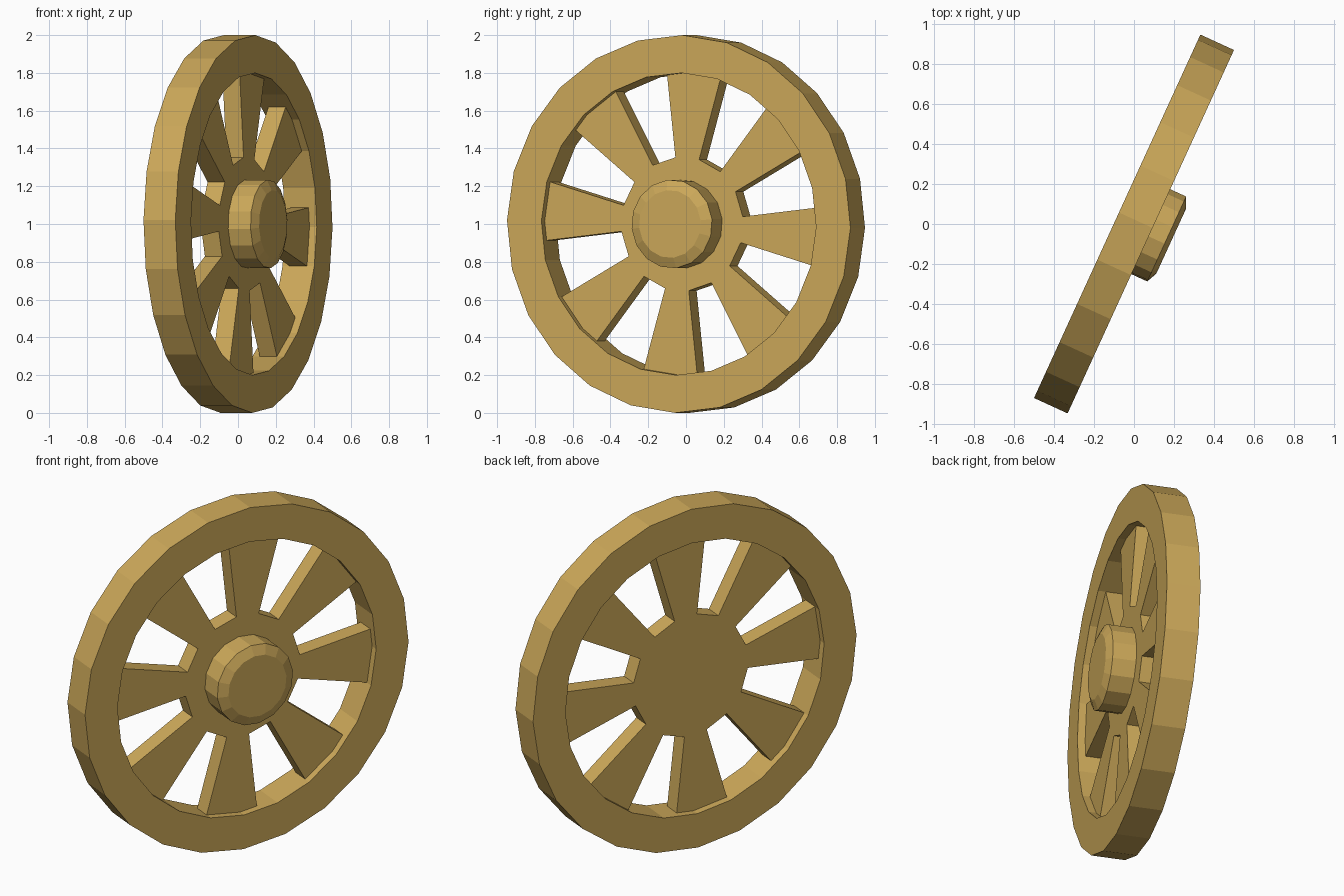
import bpy, bmesh
from math import sin, cos, radians
from mathutils import Vector

if "Cube" in bpy.data.objects:
    bpy.data.objects.remove(bpy.data.objects["Cube"])

TURN = radians(24.6)                            # wheel turned about z
AXLE = Vector((cos(TURN), -sin(TURN), 0))       # axle direction, cap side
SIDE = Vector((sin(TURN), cos(TURN), 0))        # horizontal direction in wheel plane
CENTRE = Vector((0, 0, 1))
SPOKE_START = -6.3                              # degrees clockwise from top
HUB_R, HALF = 0.355, 0.05

wood = bpy.data.materials.new("wood")
wood.diffuse_color = (0.6, 0.39, 0.1, 1)
wood.use_nodes = True
wood.node_tree.nodes["Principled BSDF"].inputs["Base Color"].default_value = wood.diffuse_color


def point(r, s, deg):
    a = radians(deg)
    return CENTRE + AXLE * s + SIDE * (r * sin(a)) + Vector((0, 0, r * cos(a)))


def finish(name, bm):
    bmesh.ops.recalc_face_normals(bm, faces=bm.faces)
    me = bpy.data.meshes.new(name)
    bm.to_mesh(me)
    bm.free()
    me.materials.append(wood)
    ob = bpy.data.objects.new(name, me)
    bpy.context.collection.objects.link(ob)
    return ob


def lathe(name, profile, sides, start, closed):
    """Turn a (radius, axial) profile; closed = ring profile, else capped ends."""
    bm = bmesh.new()
    loops = [[bm.verts.new(point(r, s, start + 360 * i / sides)) for i in range(sides)]
             for r, s in profile]
    pairs = list(zip(loops, loops[1:]))
    if closed:
        pairs.append((loops[-1], loops[0]))
    else:
        bm.faces.new(loops[0])
        bm.faces.new(loops[-1])
    for a, b in pairs:
        for i in range(sides):
            j = (i + 1) % sides
            bm.faces.new((a[i], a[j], b[j], b[i]))
    return finish(name, bm)


def spoke(name, start):
    """Wedge-shaped spoke growing from one hub facet."""
    bm = bmesh.new()
    ends = [(HUB_R, start), (HUB_R, start + 22.5), (0.815, start + 22.5), (0.815, start)]
    back = [bm.verts.new(point(r, -HALF, a)) for r, a in ends]
    front = [bm.verts.new(point(r, HALF, a)) for r, a in ends]
    bm.faces.new(back)
    bm.faces.new(front)
    for i in range(4):
        j = (i + 1) % 4
        bm.faces.new((back[i], back[j], front[j], front[i]))
    return finish(name, bm)


# Rim
lathe("rim", [(1, -0.0925), (1, 0.0925), (0.8, 0.0925), (0.8, -0.0925)], 24, 1.2, True)

# Hub disc and chamfered axle cap
lathe("hub", [(HUB_R, -HALF), (HUB_R, HALF)], 16, SPOKE_START, False)
lathe("axle_cap", [(0.235, HALF - 0.01), (0.235, 0.18), (0.18, 0.205)], 16, SPOKE_START, False)

# Eight spokes
for k in range(8):
    spoke(f"spoke_{k + 1}", SPOKE_START + 45 * k)
